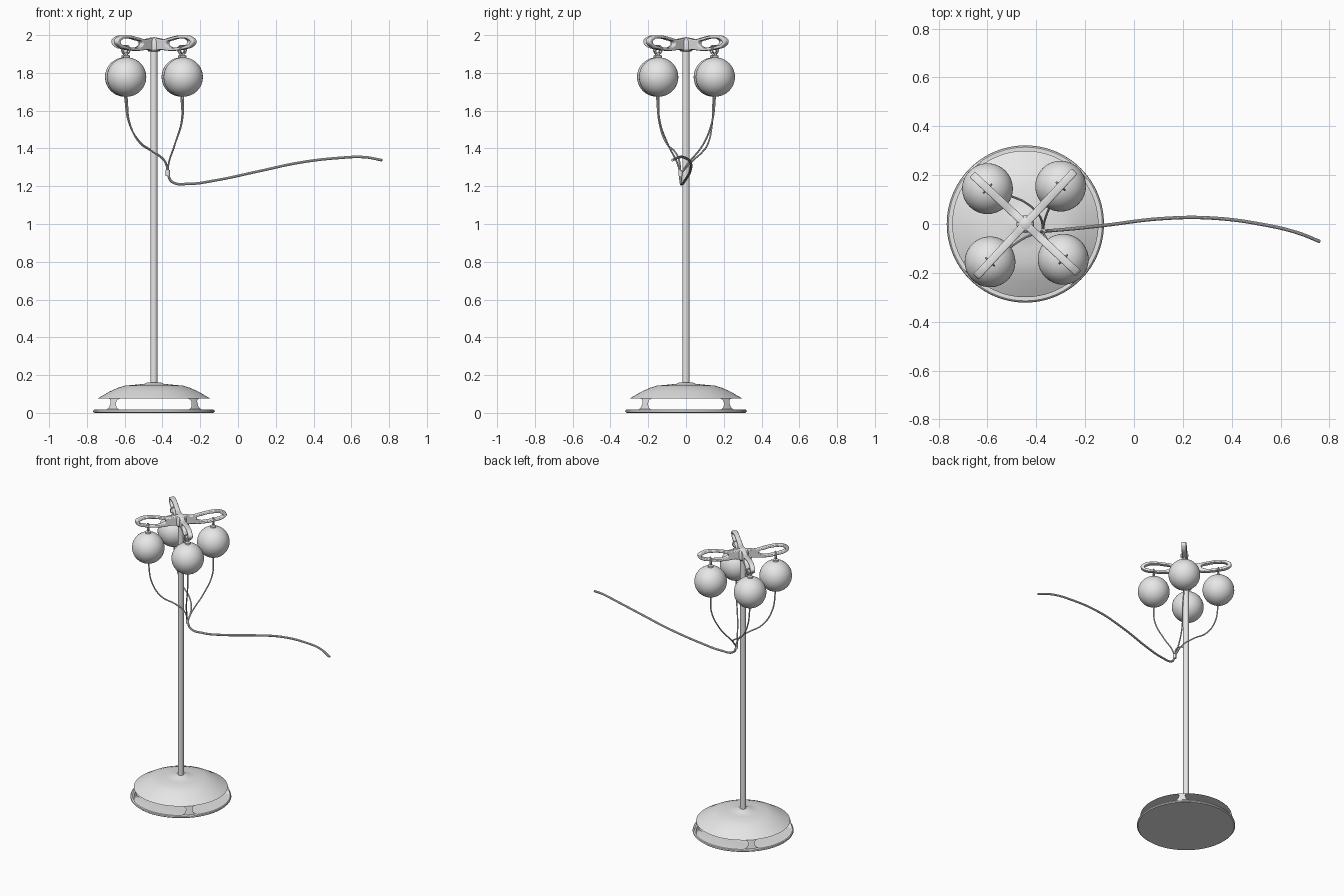
import bpy, bmesh, math
from mathutils import Vector, Matrix

if "Cube" in bpy.data.objects:
    bpy.data.objects.remove(bpy.data.objects["Cube"], do_unlink=True)

CENTRE = Vector((-0.445, 0, 0))
TURN = math.radians(47)

grey = bpy.data.materials.new("light_grey")
grey.use_nodes = True
grey.diffuse_color = (0.8, 0.8, 0.8, 1)
grey.node_tree.nodes["Principled BSDF"].inputs["Base Color"].default_value = (0.8, 0.8, 0.8, 1)


def activate(ob):
    bpy.ops.object.select_all(action="DESELECT")
    ob.select_set(True)
    bpy.context.view_layer.objects.active = ob


def smooth(ob, angle=35):
    activate(ob)
    bpy.ops.object.shade_smooth_by_angle(angle=math.radians(angle))


def add_mesh(name, bm):
    mesh = bpy.data.meshes.new(name)
    bm.to_mesh(mesh)
    bm.free()
    mesh.materials.append(grey)
    ob = bpy.data.objects.new(name, mesh)
    bpy.context.collection.objects.link(ob)
    return ob


def lathe(name, profile, at=CENTRE, steps=64):
    bm = bmesh.new()
    verts = [bm.verts.new((r, 0, z)) for r, z in profile]
    edges = [bm.edges.new(pair) for pair in zip(verts, verts[1:])]
    bmesh.ops.spin(bm, geom=verts + edges, cent=(0, 0, 0), axis=(0, 0, 1),
                   angle=math.tau, steps=steps, use_duplicate=False)
    bmesh.ops.remove_doubles(bm, verts=bm.verts, dist=1e-5)
    bmesh.ops.recalc_face_normals(bm, faces=bm.faces)
    ob = add_mesh(name, bm)
    ob.location = at
    return ob


def add_spline(curve, points, cyclic):
    spline = curve.splines.new("BEZIER")
    spline.bezier_points.add(len(points) - 1)
    for bp, p in zip(spline.bezier_points, points):
        bp.co = (*p, 0)[:3]
        bp.handle_left_type = bp.handle_right_type = "AUTO"
    spline.use_cyclic_u = cyclic
    spline.resolution_u = 8


def finish_curve(name, curve):
    curve.materials.append(grey)
    ob = bpy.data.objects.new(name, curve)
    bpy.context.collection.objects.link(ob)
    activate(ob)
    bpy.ops.object.convert(target="MESH")
    ob = bpy.context.object
    smooth(ob)
    return ob


def tube(name, points, radius):
    curve = bpy.data.curves.new(name, "CURVE")
    curve.dimensions = "3D"
    curve.bevel_depth = radius
    curve.bevel_resolution = 3
    curve.use_fill_caps = True
    add_spline(curve, points, False)
    return finish_curve(name, curve)


# Domed base, with two crossed slots that leave four corner feet
base = lathe("base", [(0, 0), (0.315, 0), (0.322, 0.006), (0.32, 0.014), (0.312, 0.02),
                      (0.30, 0.075), (0.235, 0.113), (0.19, 0.133), (0.155, 0.144),
                      (0.10, 0.149), (0.05, 0.154), (0.034, 0.162), (0, 0.162)], steps=96)
for i in range(2):
    bm = bmesh.new()
    bmesh.ops.create_cube(bm, size=1, matrix=Matrix.Diagonal((0.40, 1, 0.057 + i * 0.0006, 1)))
    along = [e for e in bm.edges if abs(e.verts[0].co.y - e.verts[1].co.y) > 0.5]
    bmesh.ops.bevel(bm, geom=along, offset=0.022, segments=6, profile=0.5, affect="EDGES")
    cutter = add_mesh("slot_cutter", bm)
    cutter.hide_render = True
    cutter.location = CENTRE + Vector((0, 0, 0.0465))
    cutter.rotation_euler.z = i * math.pi / 2
    mod = base.modifiers.new("slot", "BOOLEAN")
    mod.operation = "DIFFERENCE"
    mod.solver = "EXACT"
    mod.object = cutter
    activate(base)
    bpy.ops.object.modifier_apply(modifier=mod.name)
    bpy.data.objects.remove(cutter, do_unlink=True)
smooth(base, 30)

# Pole and hub
smooth(lathe("pole", [(0, 0.15), (0.019, 0.15), (0.019, 1.93), (0, 1.93)], steps=32))
smooth(lathe("hub", [(0, 1.914), (0.03, 1.914), (0.036, 1.922), (0.036, 1.968),
                     (0.03, 1.98), (0.018, 1.987), (0, 1.989)], steps=32))

# Four looped arms
OUTLINE = [(0, 1.925), (0.06, 1.923), (0.13, 1.917), (0.22, 1.925), (0.28, 1.943), (0.297, 1.967),
           (0.27, 1.991), (0.22, 1.999), (0.14, 1.989), (0.08, 1.977), (0, 1.975)]
HOLE = [(0.10, 1.957), (0.14, 1.974), (0.21, 1.983), (0.255, 1.978),
        (0.272, 1.963), (0.24, 1.945), (0.18, 1.935), (0.12, 1.938)]
ANGLES = [TURN + k * math.pi / 2 for k in range(4)]
CORNERS = ["back_left", "back_right", "front_right", "front_left"]

for corner, angle in zip(CORNERS, ANGLES):
    curve = bpy.data.curves.new(corner + "_arm", "CURVE")
    curve.dimensions = "2D"
    curve.fill_mode = "BOTH"
    curve.extrude = 0.011
    curve.bevel_depth = 0.005
    curve.offset = -0.005
    curve.bevel_resolution = 2
    add_spline(curve, OUTLINE, True)
    add_spline(curve, HOLE, True)
    arm = finish_curve(corner + "_arm", curve)
    arm.rotation_euler = (math.pi / 2, 0, angle)
    arm.location = CENTRE

# Hanging globes, each with a neck and a wire hook
globe_at = {}
for corner, angle in zip(CORNERS, ANGLES):
    spot = CENTRE + 0.212 * Vector((math.cos(angle), math.sin(angle), 0))
    globe_at[corner] = spot
    bm = bmesh.new()
    bmesh.ops.create_uvsphere(bm, u_segments=40, v_segments=24, radius=0.104)
    globe = add_mesh(corner + "_globe", bm)
    globe.location = spot + Vector((0, 0, 1.778))
    smooth(globe, 60)
    smooth(lathe(corner + "_neck", [(0, 1.87), (0.018, 1.87), (0.018, 1.89), (0.008, 1.895),
                                    (0.008, 1.908), (0, 1.908)], spot, 20))
    side = Vector((-math.sin(angle), math.cos(angle), 0))
    ring = [spot + side * 0.023 * math.cos(t) + Vector((0, 0, 1.923 + 0.022 * math.sin(t)))
            for t in (k * math.tau / 12 for k in range(13))]
    tube(corner + "_hook", ring, 0.004)

# Thin tubes run from the globes to a common joint
JOINT = (-0.372, -0.03, 1.265)
MIDDLE = {
    "back_left": [(-0.298, 0.14, 1.55), (-0.335, 0.09, 1.42), (-0.367, 0.01, 1.32)],
    "back_right": [(-0.575, 0.138, 1.53), (-0.515, 0.118, 1.43),
                   (-0.44, 0.085, 1.38), (-0.385, 0.03, 1.33)],
    "front_right": [(-0.572, -0.14, 1.53), (-0.52, -0.105, 1.43),
                    (-0.445, -0.055, 1.378), (-0.388, -0.035, 1.33)],
    "front_left": [(-0.295, -0.14, 1.55), (-0.335, -0.095, 1.42), (-0.367, -0.045, 1.32)],
}
for corner, middle in MIDDLE.items():
    start = globe_at[corner] + Vector((0, 0, 1.68))
    tube(corner + "_tube", [start, *middle, JOINT], 0.0045)

# Joint and the long trailing cable
smooth(lathe("tube_joint", [(0, -0.015), (0.011, -0.015), (0.011, 0.015), (0, 0.015)],
             Vector(JOINT) + Vector((0, 0, 0.005)), 16))
tube("trailing_cable", [JOINT, (-0.35, -0.028, 1.224), (-0.257, -0.02, 1.213),
                        (-0.125, -0.006, 1.23), (0.113, 0.022, 1.28), (0.325, 0.024, 1.325),
                        (0.537, -0.004, 1.35), (0.67, -0.036, 1.354), (0.762, -0.072, 1.338)], 0.007)
